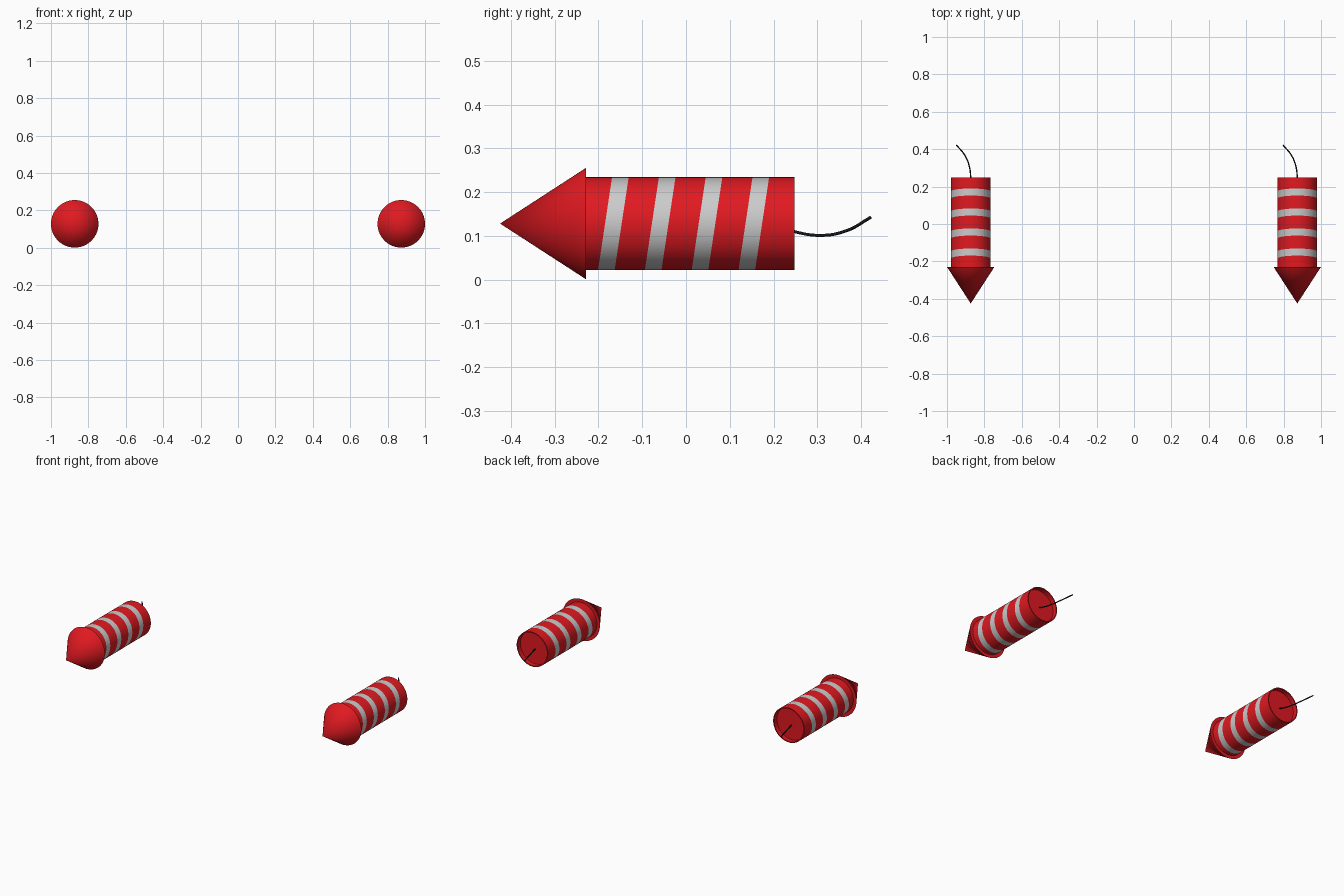
import bpy, bmesh, math

if "Cube" in bpy.data.objects:
    bpy.data.objects.remove(bpy.data.objects["Cube"])

SIDES = 64
ZC = 0.128          # height of the rocket axis


def material(name, rgb):
    m = bpy.data.materials.new(name)
    m.diffuse_color = (*rgb, 1)
    m.use_nodes = True
    m.node_tree.nodes["Principled BSDF"].inputs["Base Color"].default_value = m.diffuse_color
    return m


RED = material("red", (0.75, 0.01, 0.015))
GREY = material("light_grey", (0.6, 0.6, 0.6))
BLACK = material("black", (0.01, 0.01, 0.012))


def lathe(name, rings, x):
    """rings: (y, radius, tilt, material index of the band that follows)."""
    bm = bmesh.new()
    loops = []
    for y, r, tilt, _ in rings:
        if r == 0:
            loops.append([bm.verts.new((0, y, 0))] * SIDES)
            continue
        angles = [2 * math.pi * i / SIDES for i in range(SIDES)]
        loops.append([bm.verts.new((r * math.cos(a), y + tilt * math.sin(a), r * math.sin(a)))
                      for a in angles])
    for k in range(len(rings) - 1):
        a, b = loops[k], loops[k + 1]
        for i in range(SIDES):
            j = (i + 1) % SIDES
            corners = list(dict.fromkeys((a[i], a[j], b[j], b[i])))
            bm.faces.new(corners).material_index = rings[k][3]
    bmesh.ops.recalc_face_normals(bm, faces=bm.faces)
    mesh = bpy.data.meshes.new(name)
    bm.to_mesh(mesh)
    bm.free()
    ob = bpy.data.objects.new(name, mesh)
    ob.location = (x, 0, ZC)
    bpy.context.collection.objects.link(ob)
    mesh.materials.append(RED)
    mesh.materials.append(GREY)
    bpy.ops.object.select_all(action='DESELECT')
    ob.select_set(True)
    bpy.context.view_layer.objects.active = ob
    bpy.ops.object.shade_smooth_by_angle(angle=math.radians(35))
    return ob


def fuse(name, x):
    curve = bpy.data.curves.new(name, 'CURVE')
    curve.dimensions = '3D'
    curve.bevel_depth = 0.0035
    curve.bevel_resolution = 3
    curve.use_fill_caps = True
    pts = [(0, 0.21, 0.123), (0, 0.25, 0.109), (-0.008, 0.31, 0.101),
           (-0.03, 0.365, 0.111), (-0.076, 0.422, 0.142)]
    s = curve.splines.new('BEZIER')
    s.bezier_points.add(len(pts) - 1)
    for bp, co in zip(s.bezier_points, pts):
        bp.co = co
        bp.handle_left_type = bp.handle_right_type = 'AUTO'
    curve.materials.append(BLACK)
    ob = bpy.data.objects.new(name, curve)
    ob.location.x = x
    bpy.context.collection.objects.link(ob)


# Tube profile: slanted grey bands, then a shallow recess at the rear
R, TILT, HALF = 0.106, 0.016, 0.019
body = [(-0.23, 0, 0, 0), (-0.23, R, 0, 0)]
for n in range(4):
    mid = -0.166 + 0.107 * n
    body += [(mid - HALF, R, TILT, 1), (mid + HALF, R, TILT, 0)]
body += [(0.248, R, 0, 0), (0.248, 0.1, 0, 0), (0.22, 0.1, 0, 0), (0.22, 0, 0, 0)]

# Nose cone profile
nose = [(-0.425, 0, 0, 0), (-0.229, 0.127, 0, 0), (-0.229, 0, 0, 0)]

for side, x in (("left", -0.873), ("right", 0.873)):
    lathe(side + "_rocket_body", body, x)
    lathe(side + "_nose_cone", nose, x)
    fuse(side + "_fuse", x)
